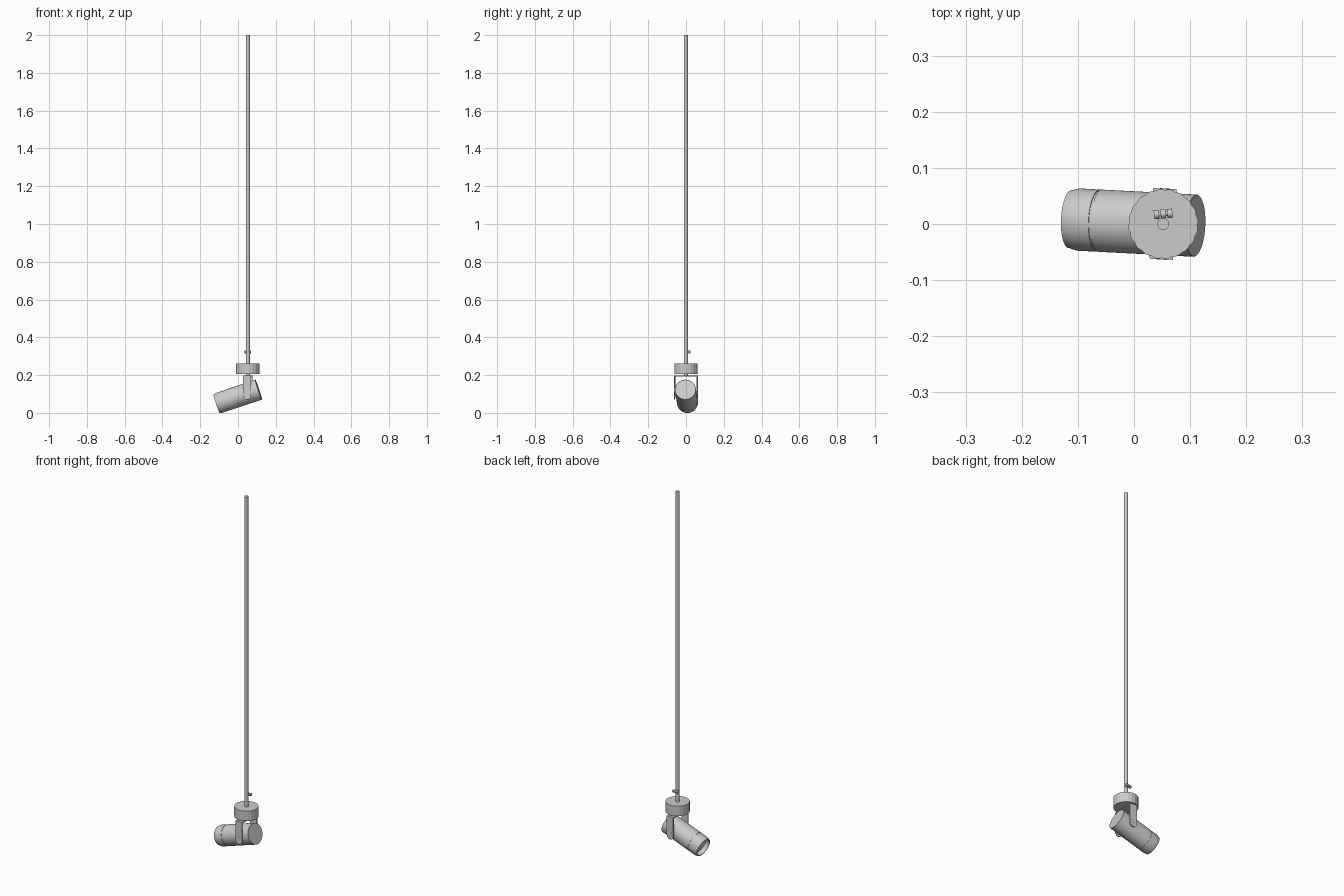
import bpy, bmesh, math
from mathutils import Matrix, Vector

if "Cube" in bpy.data.objects:
    bpy.data.objects.remove(bpy.data.objects["Cube"])

CX = 0.052                                   # rod axis
YAW = Matrix.Rotation(math.radians(-3), 4, 'Z')
HEAD = Matrix.Translation((CX, 0, 0)) @ YAW
PIVOT_Z = 0.104


def finish(bm, name, mat, angle=30):
    bmesh.ops.recalc_face_normals(bm, faces=bm.faces)
    me = bpy.data.meshes.new(name)
    bm.to_mesh(me)
    bm.free()
    ob = bpy.data.objects.new(name, me)
    bpy.context.collection.objects.link(ob)
    me.transform(mat)
    bpy.ops.object.select_all(action='DESELECT')
    ob.select_set(True)
    bpy.context.view_layer.objects.active = ob
    bpy.ops.object.shade_smooth_by_angle(angle=math.radians(angle))
    return ob


def lathe(name, profile, mat, n=48):
    """Spin (position, radius) pairs around local x; radius 0 closes an end."""
    bm = bmesh.new()
    rings = []
    for s, r in profile:
        if r == 0:
            rings.append([bm.verts.new((s, 0, 0))] * n)
        else:
            rings.append([bm.verts.new((s, r * math.cos(2 * math.pi * i / n),
                                        r * math.sin(2 * math.pi * i / n))) for i in range(n)])
    for a, b in zip(rings, rings[1:]):
        for i in range(n):
            j = (i + 1) % n
            vs = list(dict.fromkeys((a[i], a[j], b[j], b[i])))
            bm.faces.new(vs)
    return finish(bm, name, mat)


def prism(name, outline, depth, mat, angle=30):
    """Extrude a closed outline of 3D points along a vector."""
    bm = bmesh.new()
    f = bm.faces.new([bm.verts.new(p) for p in outline])
    ex = bmesh.ops.extrude_face_region(bm, geom=[f], use_keep_orig=True)
    bmesh.ops.translate(bm, vec=Vector(depth),
                        verts=[g for g in ex['geom'] if isinstance(g, bmesh.types.BMVert)])
    return finish(bm, name, mat, angle)


UP = Matrix.Rotation(math.radians(-90), 4, 'Y')   # local x -> world z

# Suspension rod, passing through the canopy to the yoke
lathe("suspension_rod", [(0.196, 0), (0.196, 0.0105), (2.0, 0.0105), (2.0, 0)],
      Matrix.Translation((CX, 0, 0)) @ UP, 24)

# Scalloped driver housing
lobes, per = 20, 6
rim = []
for i in range(lobes * per):
    a = 2 * math.pi * i / (lobes * per)
    r = 0.0605 + 0.0018 * abs(math.sin(a * lobes / 2))
    rim.append((r * math.cos(a), r * math.sin(a), 0.206))
prism("driver_housing", rim, (0, 0, 0.056), HEAD, 35)

# Yoke: flat bridge and two round-ended arms
W, OUT, T, TOP, LOW = 0.021, 0.063, 0.005, 0.198, 0.070
prism("yoke_bridge", [(-W, -OUT, TOP - T), (W, -OUT, TOP - T), (W, OUT, TOP - T),
                      (-W, OUT, TOP - T)], (0, 0, T), HEAD)
for side, tag in ((1, "back"), (-1, "front")):
    arm = [(-W, side * OUT, TOP - T), (W, side * OUT, TOP - T)]
    for i in range(17):
        a = -math.pi * i / 16
        arm.append((W * math.cos(a), side * OUT, LOW + W + W * math.sin(a)))
    prism("yoke_arm_" + tag, arm, (0, -side * T, 0), HEAD)
    # Pivot pin joining the arm to the lamp body
    lathe("pivot_pin_" + tag, [(0.050, 0), (0.050, 0.009), (0.0635, 0.009), (0.0635, 0)],
          HEAD @ Matrix.Translation((0, 0, PIVOT_Z))
          @ Matrix.Rotation(math.radians(90 * side), 4, 'Z'), 20)

# Lamp body: closed back, groove, stepped nose and recessed front
TILT = HEAD @ Matrix.Translation((0, 0, PIVOT_Z)) @ Matrix.Rotation(math.radians(-18.5), 4, 'Y')
lathe("lamp_body", [(0.061, 0), (0.061, 0.0545), (0.060, 0.0555), (-0.118, 0.0555),
                    (-0.118, 0.0535), (-0.122, 0.0535), (-0.122, 0.0555), (-0.159, 0.0555),
                    (-0.166, 0.0535), (-0.175, 0.0515), (-0.175, 0.0475), (-0.150, 0.044),
                    (-0.150, 0)], TILT, 64)
# Lens
lathe("lens", [(-0.149, 0.043), (-0.153, 0.043), (-0.156, 0.030), (-0.157, 0)], TILT, 48)

# Cable clip beside the rod: three small collars on a pin
CLIP = Matrix.Translation((CX, 0.018, 0.323)) @ Matrix.Rotation(math.radians(5), 4, 'Z')
lathe("clip_pin", [(-0.016, 0), (-0.016, 0.004), (0.016, 0.004), (0.016, 0)], CLIP, 16)
for k, x in enumerate((-0.012, 0, 0.012)):
    lathe("clip_collar_%d" % (k + 1), [(x - 0.0045, 0), (x - 0.0045, 0.008),
                                       (x + 0.0045, 0.008), (x + 0.0045, 0)], CLIP, 20)
